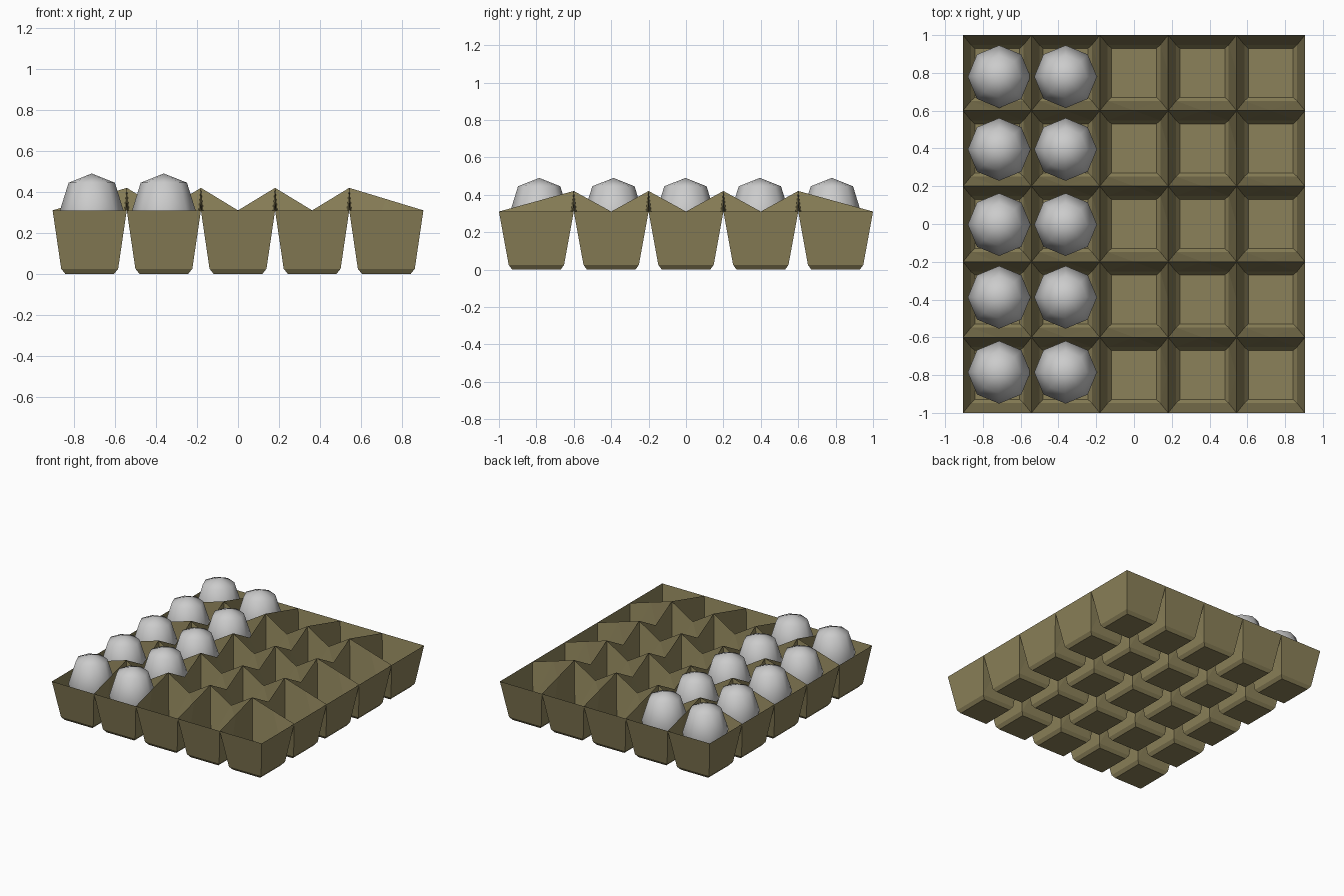
import bpy, bmesh, math

if "Cube" in bpy.data.objects:
    bpy.data.objects.remove(bpy.data.objects["Cube"])

N = 5
PX, PY = 0.362, 0.4          # cell pitch
RIM, PEAK = 0.31, 0.42


def corner(i, j):
    """Grid corner: interior corners rise to a peak, the outer rim is level."""
    inside = 0 < i < N and 0 < j < N
    return ((i - N / 2) * PX, (j - N / 2) * PY, PEAK if inside else RIM)


def edge_mid(a, b):
    """Middle of a cell edge: dips to rim height between two peaks."""
    p, q = corner(*a), corner(*b)
    z = RIM if p[2] == q[2] else (p[2] + q[2]) / 2
    return ((p[0] + q[0]) / 2, (p[1] + q[1]) / 2, z)


def make_object(name, bm):
    mesh = bpy.data.meshes.new(name)
    bm.to_mesh(mesh)
    bm.free()
    ob = bpy.data.objects.new(name, mesh)
    bpy.context.collection.objects.link(ob)
    return ob


# Egg tray: one folded sheet of tapered cups
bm = bmesh.new()
for i in range(N):
    for j in range(N):
        cx, cy = (i + 0.5 - N / 2) * PX, (j + 0.5 - N / 2) * PY
        ids = [(i, j), (i + 1, j), (i + 1, j + 1), (i, j + 1)]
        signs = [(-1, -1), (1, -1), (1, 1), (-1, 1)]

        def ring(hx, hy, z):
            return [bm.verts.new((cx + sx * hx, cy + sy * hy, z)) for sx, sy in signs]

        top = [bm.verts.new(corner(*c)) for c in ids]
        mid = [bm.verts.new(edge_mid(ids[k], ids[(k + 1) % 4])) for k in range(4)]
        low = ring(0.139, 0.148, 0.025)
        base = ring(0.119, 0.130, 0.0)
        for k in range(4):
            n = (k + 1) % 4
            bm.faces.new((top[k], low[k], mid[k]))
            bm.faces.new((mid[k], low[k], low[n]))
            bm.faces.new((mid[k], low[n], top[n]))
            bm.faces.new((low[k], base[k], base[n], low[n]))
        bm.faces.new(base)
bmesh.ops.remove_doubles(bm, verts=bm.verts, dist=1e-4)
bmesh.ops.recalc_face_normals(bm, faces=bm.faces)
if sum(f.normal.z for f in bm.faces) < 0:
    bmesh.ops.reverse_faces(bm, faces=bm.faces)
tray = make_object("egg_tray", bm)
mat = bpy.data.materials.new("pulp_card")
mat.diffuse_color = (0.26, 0.22, 0.10, 1)
mat.use_nodes = True
mat.node_tree.nodes["Principled BSDF"].inputs["Base Color"].default_value = mat.diffuse_color
tray.data.materials.append(mat)

# Eggs: eight-sided, smooth shaded, broad end down
PROFILE = [(0.113, 0.445), (0.166, 0.275), (0.118, 0.11)]
for col, x in enumerate((-0.714, -0.362)):
    for row, y in enumerate((0.78, 0.395, -0.003, -0.388, -0.785)):
        bm = bmesh.new()
        rings = [[bm.verts.new((r * math.cos(k * math.pi / 4),
                                r * math.sin(k * math.pi / 4), z)) for k in range(8)]
                 for r, z in PROFILE]
        tip = bm.verts.new((0, 0, 0.49))
        bottom = bm.verts.new((0, 0, 0.05))
        for k in range(8):
            n = (k + 1) % 8
            bm.faces.new((tip, rings[0][k], rings[0][n]))
            bm.faces.new((bottom, rings[-1][n], rings[-1][k]))
            for a, b in zip(rings, rings[1:]):
                bm.faces.new((a[k], b[k], b[n], a[n]))
        for f in bm.faces:
            f.smooth = True
        egg = make_object(f"egg_{col + 1}_{row + 1}", bm)
        egg.location = (x, y, 0)
